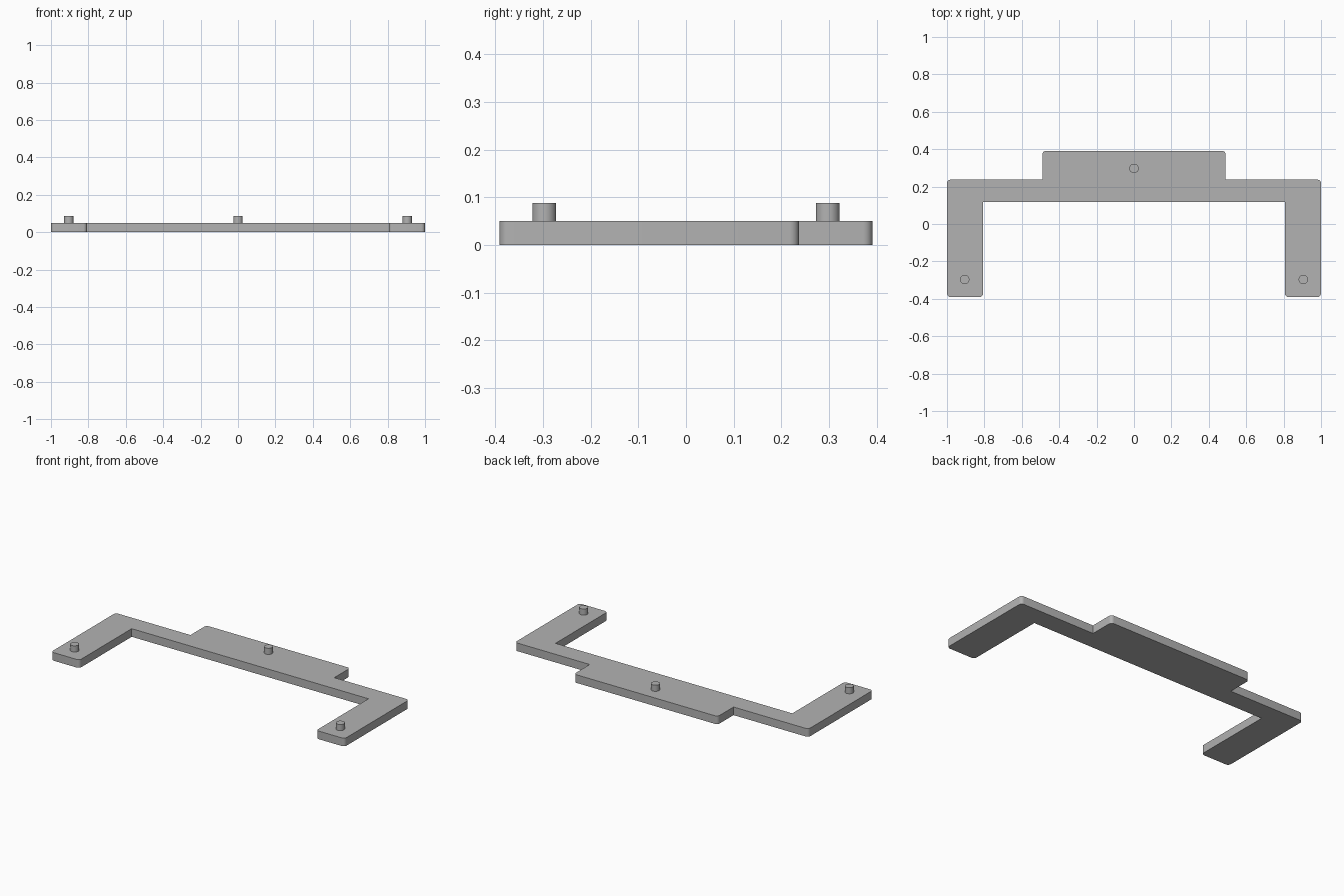
import bpy, bmesh, math
from mathutils import Vector

if "Cube" in bpy.data.objects:
    bpy.data.objects.remove(bpy.data.objects["Cube"])

THICK, PEG_TOP = 0.05, 0.088

grey = bpy.data.materials.new("plain grey")
grey.diffuse_color = (0.45, 0.45, 0.45, 1)
grey.use_nodes = True
grey.node_tree.nodes["Principled BSDF"].inputs["Base Color"].default_value = grey.diffuse_color


def finish(name, bm):
    bmesh.ops.recalc_face_normals(bm, faces=bm.faces)
    mesh = bpy.data.meshes.new(name)
    bm.to_mesh(mesh)
    bm.free()
    mesh.materials.append(grey)
    ob = bpy.data.objects.new(name, mesh)
    bpy.context.collection.objects.link(ob)
    bpy.context.view_layer.objects.active = ob
    ob.select_set(True)
    bpy.ops.object.shade_smooth_by_angle(angle=math.radians(35))
    ob.select_set(False)


def rounded(points, steps=6):
    """Replace each corner (x, y, radius) of a right-angled outline by an arc."""
    out = []
    for i, (x, y, r) in enumerate(points):
        p = Vector((x, y))
        if r == 0:
            out.append(p)
            continue
        a = (Vector(points[i - 1][:2]) - p).normalized() * r
        b = (Vector(points[(i + 1) % len(points)][:2]) - p).normalized() * r
        for k in range(steps + 1):
            t = math.pi / 2 * k / steps
            out.append(p + a * (1 - math.sin(t)) + b * (1 - math.cos(t)))
    return out


# Bracket plate: right half of the outline, mirrored to the left
R = 0.02
half = [(0.807, 0.118, 0), (0.807, -0.391, R), (1.0, -0.391, R),
        (1.0, 0.237, R), (0.49, 0.237, 0), (0.49, 0.391, R)]
outline = rounded(half + [(-x, y, r) for x, y, r in reversed(half)])
bm = bmesh.new()
base = bm.faces.new([bm.verts.new((p.x, p.y, 0)) for p in outline])
top = bmesh.ops.extrude_face_region(bm, geom=[base], use_keep_orig=True)["geom"]
bmesh.ops.translate(bm, vec=(0, 0, THICK),
                    verts=[g for g in top if isinstance(g, bmesh.types.BMVert)])
finish("bracket_plate", bm)

# Locating pegs on the two arms and the rear tab
for name, x, y in (("left_peg", -0.905, -0.297), ("right_peg", 0.905, -0.297),
                   ("rear_peg", 0, 0.297)):
    bm = bmesh.new()
    bmesh.ops.create_cone(bm, cap_ends=True, segments=32, radius1=0.025,
                          radius2=0.025, depth=PEG_TOP - THICK)
    bmesh.ops.translate(bm, vec=(x, y, (PEG_TOP + THICK) / 2), verts=bm.verts)
    finish(name, bm)
